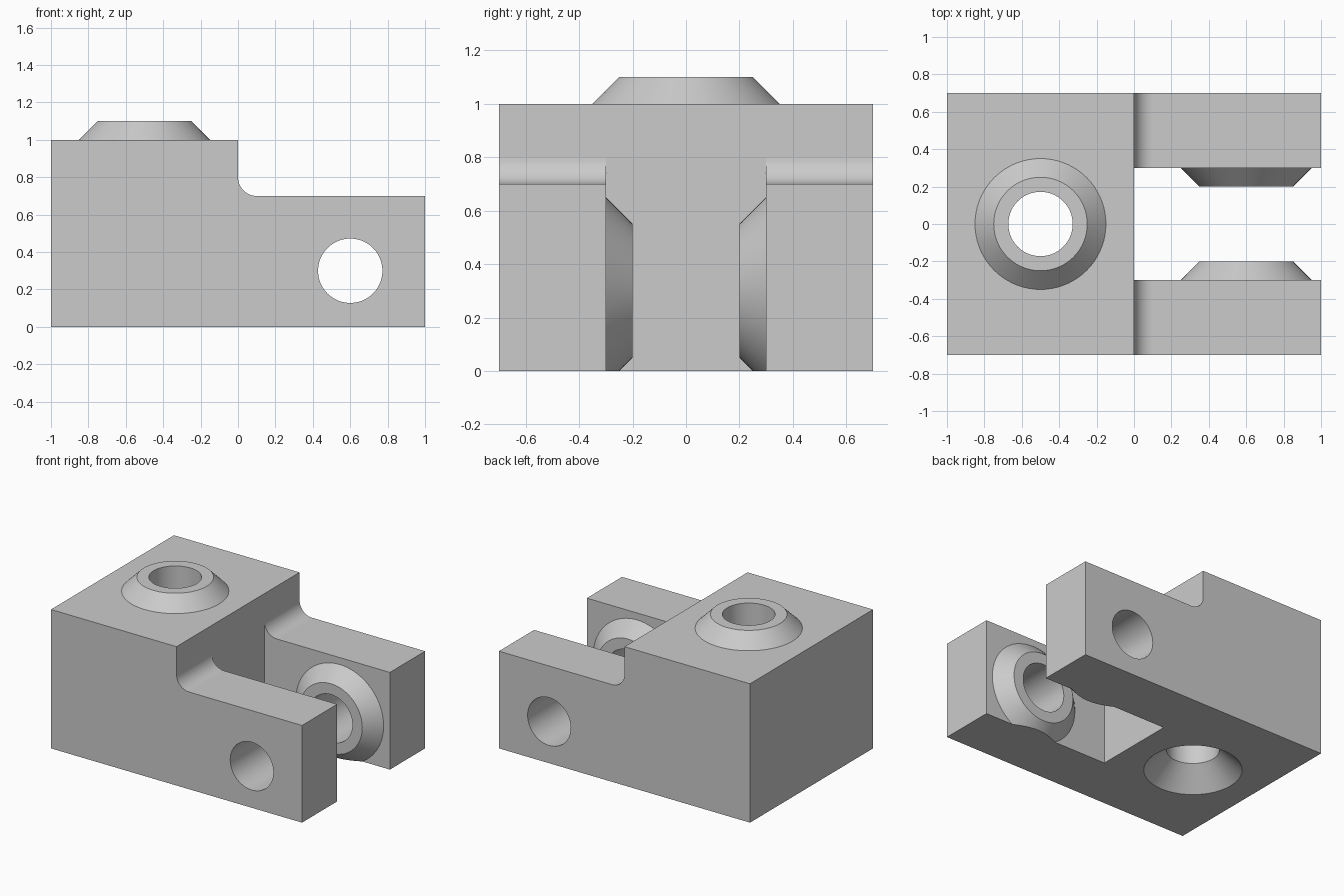
import bpy, bmesh, math
from mathutils import Matrix, Vector

cube = bpy.data.objects.get("Cube")
if cube:
    bpy.data.objects.remove(cube, do_unlink=True)

GREY = (0.6, 0.6, 0.6, 1)
mat = bpy.data.materials.new("light_grey")
mat.use_nodes = True
mat.diffuse_color = GREY
mat.node_tree.nodes["Principled BSDF"].inputs["Base Color"].default_value = GREY

SEGMENTS = 72
HOLE, RIM, FOOT, HEIGHT = 0.172, 0.25, 0.35, 0.1


def to_object(name, bm):
    bmesh.ops.recalc_face_normals(bm, faces=bm.faces[:])
    mesh = bpy.data.meshes.new(name)
    bm.to_mesh(mesh)
    bm.free()
    mesh.materials.append(mat)
    obj = bpy.data.objects.new(name, mesh)
    bpy.context.collection.objects.link(obj)
    return obj


def extrude_profile(name, points, half_width):
    """Solid from an x-z outline, extruded along y."""
    bm = bmesh.new()
    face = bm.faces.new([bm.verts.new((x, -half_width, z)) for x, z in points])
    new = bmesh.ops.extrude_face_region(bm, geom=[face])["geom"]
    verts = [v for v in new if isinstance(v, bmesh.types.BMVert)]
    bmesh.ops.translate(bm, verts=verts, vec=(0, 2 * half_width, 0))
    return to_object(name, bm)


def turned(name, profile, location=(0, 0, 0), axis=(0, 0, 1)):
    """Solid of revolution from (radius, height) pairs, capped at both ends."""
    bm = bmesh.new()
    rings = []
    for r, h in profile:
        rings.append([bm.verts.new((r * math.cos(a), r * math.sin(a), h))
                      for a in (2 * math.pi * i / SEGMENTS for i in range(SEGMENTS))])
    for low, high in zip(rings, rings[1:]):
        for i in range(SEGMENTS):
            j = (i + 1) % SEGMENTS
            bm.faces.new((low[i], low[j], high[j], high[i]))
    bm.faces.new(rings[0])
    bm.faces.new(rings[-1])
    turn = Vector((0, 0, 1)).rotation_difference(Vector(axis)).to_matrix().to_4x4()
    bm.transform(Matrix.Translation(location) @ turn)
    return to_object(name, bm)


def combine(target, tool, operation):
    mod = target.modifiers.new(operation, "BOOLEAN")
    mod.operation = operation
    mod.solver = "EXACT"
    mod.object = tool
    bpy.ops.object.select_all(action="DESELECT")
    bpy.context.view_layer.objects.active = target
    target.select_set(True)
    bpy.ops.object.modifier_apply(modifier=mod.name)
    bpy.data.objects.remove(tool, do_unlink=True)


def box_outline(x0, x1, z0, z1):
    return [(x0, z0), (x1, z0), (x1, z1), (x0, z1)]


# Stepped body with a filleted shoulder; left long underneath for trimming
fillet = []
for i in range(13):
    a = math.pi / 2 * i / 12
    fillet.append((0.1 - 0.1 * math.sin(a), 0.8 - 0.1 * math.cos(a)))
outline = [(-1, -0.1), (1, -0.1), (1, 0.7)] + fillet + [(0, 1), (-1, 1)]
body = extrude_profile("hinge_block", outline, 0.7)

# Slot between the two arms
combine(body, extrude_profile("slot", box_outline(0, 1.2, -0.3, 1.2), 0.3), "DIFFERENCE")

# Conical bosses: one on top, one on the inside of each arm
boss = [(FOOT, -0.1), (FOOT, 0), (RIM, HEIGHT)]
combine(body, turned("top_boss", boss, (-0.5, 0, 1)), "UNION")
for side in (-1, 1):
    combine(body, turned("arm_boss", boss, (0.6, side * 0.3, 0.3), (0, -side, 0)), "UNION")

# Trim everything level with the ground
combine(body, extrude_profile("trim", box_outline(-1.2, 1.2, -0.4, 0), 1), "DIFFERENCE")

# Upright hole with a countersink underneath, and the cross hole through the arms
sink = [(0.42, -0.1), (HOLE, 0.148), (HOLE, 1.3)]
combine(body, turned("upright_hole", sink, (-0.5, 0, 0)), "DIFFERENCE")
combine(body, turned("cross_hole", [(HOLE, -1), (HOLE, 1)], (0.6, 0, 0.3), (0, 1, 0)),
        "DIFFERENCE")

# Smooth the round surfaces, keep the flat sides flat
bpy.ops.object.select_all(action="DESELECT")
bpy.context.view_layer.objects.active = body
body.select_set(True)
bpy.ops.object.shade_smooth_by_angle(angle=math.radians(30))
for poly in body.data.polygons:
    poly.material_index = 0
    if max(abs(c) for c in poly.normal) > 0.9999 and poly.area > 0.02:
        poly.use_smooth = False
